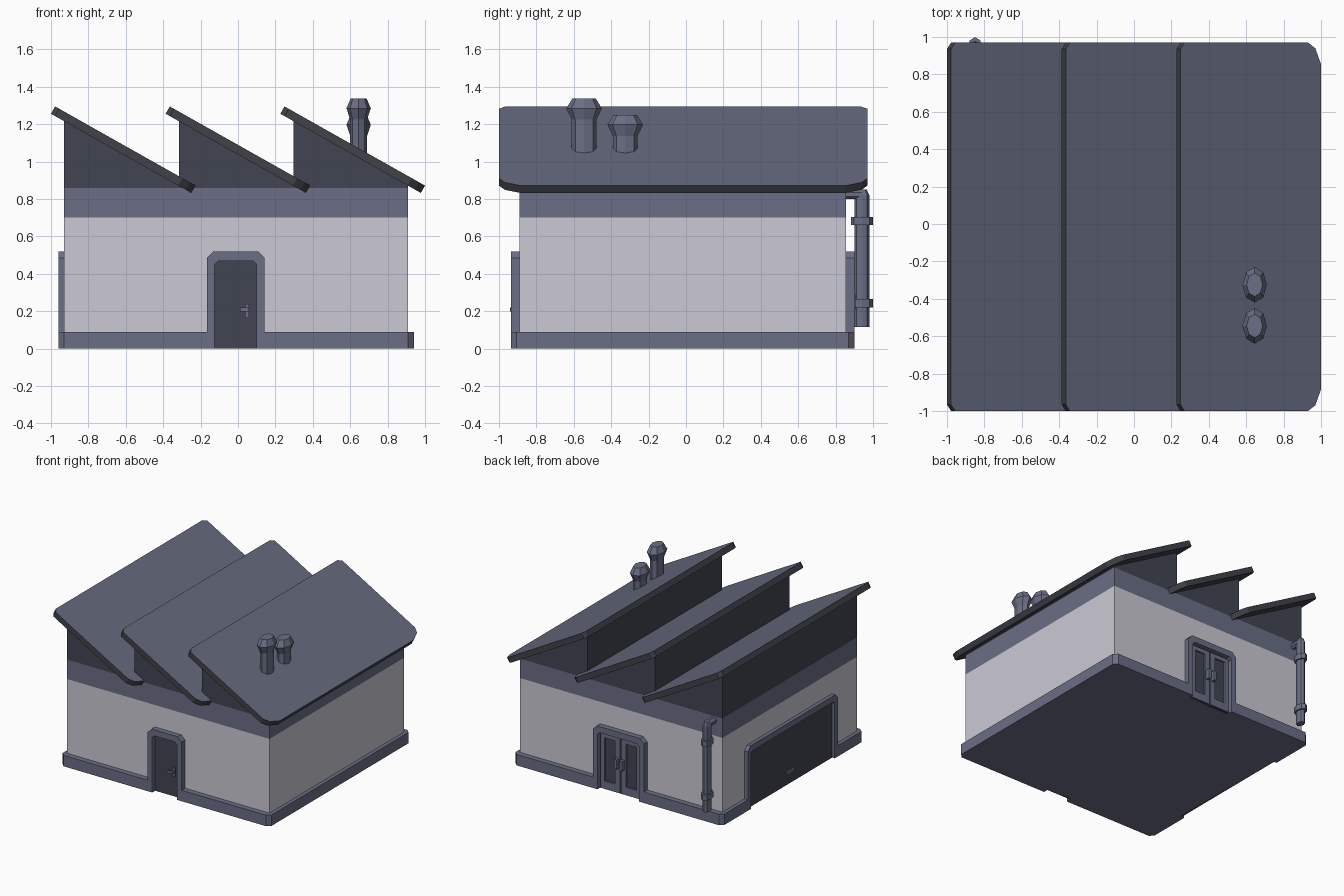
import bpy, bmesh, math

if "Cube" in bpy.data.objects:
    bpy.data.objects.remove(bpy.data.objects["Cube"])


def material(name, rgb):
    m = bpy.data.materials.new(name)
    m.diffuse_color = (*rgb, 1)
    m.use_nodes = True
    m.node_tree.nodes["Principled BSDF"].inputs["Base Color"].default_value = m.diffuse_color
    return m


LIGHT = material("light wall", (0.60, 0.59, 0.66))
BLUE = material("slate blue trim", (0.145, 0.158, 0.235))
ROOF = material("slate roof", (0.13, 0.143, 0.205))
DARK = material("dark slate", (0.052, 0.059, 0.086))
EDGE = material("dark roof edge", (0.05, 0.054, 0.068))


def finish(name, bm, mats):
    bmesh.ops.recalc_face_normals(bm, faces=bm.faces)
    me = bpy.data.meshes.new(name)
    bm.to_mesh(me)
    bm.free()
    for m in mats:
        me.materials.append(m)
    ob = bpy.data.objects.new(name, me)
    bpy.context.collection.objects.link(ob)
    return ob


AXES = {"x": lambda a, b, d: (d, a, b),
        "y": lambda a, b, d: (a, d, b),
        "z": lambda a, b, d: (a, b, d)}


def prism(name, pts, d0, d1, axis, *mats):
    """Extrude a 2D outline between two depths along an axis (or custom map)."""
    f = AXES.get(axis, axis)
    bm = bmesh.new()
    lo = [bm.verts.new(f(a, b, d0)) for a, b in pts]
    hi = [bm.verts.new(f(a, b, d1)) for a, b in pts]
    bm.faces.new(lo)
    top = bm.faces.new(hi)
    n = len(pts)
    for i in range(n):
        bm.faces.new((lo[i], lo[(i + 1) % n], hi[(i + 1) % n], hi[i]))
    if len(mats) > 1:  # second material on the far cap
        top.material_index = 1
    return finish(name, bm, mats)


def rect(a0, a1, b0, b1):
    return [(a0, b0), (a1, b0), (a1, b1), (a0, b1)]


def box(name, x, y, z, mat):
    return prism(name, rect(*x, *y), z[0], z[1], "z", mat)


def lathe(name, cx, cy, rx, ry, profile, mat, sides=8):
    """Elliptical turned part; profile is (radius factor, z)."""
    bm = bmesh.new()
    rings = []
    for r, z in profile:
        rings.append([bm.verts.new((cx + rx * r * math.cos(2 * math.pi * i / sides),
                                    cy + ry * r * math.sin(2 * math.pi * i / sides), z))
                      for i in range(sides)])
    for p, q in zip(rings, rings[1:]):
        for i in range(sides):
            j = (i + 1) % sides
            bm.faces.new((p[i], p[j], q[j], q[i]))
    bm.faces.new(rings[0])
    bm.faces.new(rings[-1])
    return finish(name, bm, [mat])


def door_frame(name, a0, a1, d0, d1, axis, w=0.042):
    """U-shaped surround with clipped corners; a0..a1 is the opening."""
    zb, zi, zo, c, k = 0.09, 0.47, 0.52, 0.035, 0.02
    pts = [(a0 - w, zb), (a0 - w, zo - c), (a0 - w + c, zo), (a1 + w - c, zo),
           (a1 + w, zo - c), (a1 + w, zb), (a1, zb), (a1, zi - k), (a1 - k, zi),
           (a0 + k, zi), (a0, zi - k), (a0, zb)]
    prism(name, pts, d0, d1, axis, BLUE)


# Building limits
X0, X1, Y0, Y1 = -0.93, 0.91, -0.89, 0.855
PX0, PX1, PY0, PY1 = -0.96, 0.94, -0.935, 0.90
FD, BD, GD = (-0.125, 0.10), (-0.205, 0.175), (-0.56, 0.525)  # openings

# Walls and upper band
box("walls", (X0, X1), (Y0, Y1), (0.01, 0.70), LIGHT)
box("upper_band", (X0, X1), (Y0, Y1), (0.70, 0.86), BLUE)

# Plinth outline with clipped corners and door notches
c = 0.03
plinth = [(PX0 + c, PY0), (FD[0], PY0), (FD[0], Y0), (FD[1], Y0), (FD[1], PY0),
          (PX1 - c, PY0), (PX1, PY0 + c), (PX1, PY1 - c), (PX1 - c, PY1),
          (BD[1], PY1), (BD[1], Y1), (BD[0], Y1), (BD[0], PY1),
          (PX0 + c, PY1), (PX0, PY1 - c),
          (PX0, GD[1]), (X0, GD[1]), (X0, GD[0]), (PX0, GD[0]), (PX0, PY0 + c)]
prism("plinth", plinth, 0, 0.09, "z", BLUE)

# Door surrounds
door_frame("front_door_frame", *FD, PY0, Y0, "y")
door_frame("back_door_frame", *BD, Y1, PY1, "y")
door_frame("garage_door_frame", *GD, PX0, X0, "x")

# Front door with lever handle
box("front_door", FD, (Y0 - 0.006, Y0 + 0.01), (0, 0.475), DARK)
box("front_handle_plate", (0.037, 0.06), (Y0 - 0.016, Y0), (0.165, 0.24), BLUE)
box("front_handle_stem", (0.042, 0.056), (Y0 - 0.045, Y0), (0.20, 0.22), BLUE)
box("front_handle_lever", (0.01, 0.06), (Y0 - 0.05, Y0 - 0.036), (0.20, 0.22), BLUE)

# Garage door with pull
box("garage_door", (X0 - 0.006, X0 + 0.01), GD, (0, 0.475), DARK)
box("garage_handle", (X0 - 0.018, X0), (-0.06, 0.04), (0.085, 0.11), BLUE)

# Glazed double back door
box("back_door_glass", BD, (Y1 - 0.01, Y1 + 0.006), (0, 0.475), DARK)
mid = sum(BD) / 2
for side, s in (("left", -1), ("right", 1)):
    def span(a, b):
        return tuple(sorted((mid + s * a, mid + s * b)))
    yd = (Y1, Y1 + 0.018)
    box(side + "_back_inner_stile", span(0.004, 0.05), yd, (0.005, 0.46), BLUE)
    box(side + "_back_outer_stile", span(0.145, 0.18), yd, (0.005, 0.46), BLUE)
    box(side + "_back_bottom_rail", span(0.05, 0.145), yd, (0.005, 0.07), BLUE)
    box(side + "_back_top_rail", span(0.05, 0.145), yd, (0.425, 0.46), BLUE)
    box(side + "_back_handle", span(0.012, 0.038), (Y1, Y1 + 0.05), (0.21, 0.29), BLUE)

# Sawtooth gables and sloping roof panels
PITCH, ANG, LEN, THICK = (X1 - X0) / 3, math.radians(29.4), 0.862, 0.045
half = [(0.0, 0.95), (0.025, 0.985), (LEN - 0.08, 0.985),
        (LEN - 0.035, 0.955), (LEN, 0.87)]
outline = [(u, -0.015 + v) for u, v in half] + [(u, -0.015 - v) for u, v in reversed(half)]
for i in range(3):
    gx = X0 + PITCH * i
    prism(f"gable_{i + 1}", [(gx, 0.86), (gx + PITCH, 0.86), (gx + PITCH, 0.872), (gx, 1.217)],
          Y0, Y1, "y", DARK)

    def slope(u, y, h, ox=-0.978 + PITCH * i):
        return (ox + u * math.cos(ANG) + h * math.sin(ANG), y,
                1.295 - u * math.sin(ANG) + h * math.cos(ANG))
    prism(f"roof_panel_{i + 1}", outline, -THICK, 0, slope, EDGE, ROOF)

# Chimneys
for i, (cy, top) in enumerate(((-0.545, 1.337), (-0.325, 1.25))):
    lathe(f"chimney_{i + 1}", 0.645, cy, 0.065, 0.095,
          [(0.7, 1.0), (0.7, top - 0.112), (1, top - 0.052), (0.66, top)], BLUE)

# Drainpipe with clamps and elbow into the wall
DX, DY = -0.85, 0.94
lathe("drainpipe", DX, DY, 0.028, 0.04, [(1, 0.115), (1, 0.82), (0.65, 0.852)], BLUE)
for i, z in enumerate((0.22, 0.66)):
    lathe(f"drainpipe_clamp_{i + 1}", DX, DY, 0.04, 0.059, [(1, z), (1, z + 0.045)], BLUE)
elbow = [(DX + 0.028 * math.cos(math.pi * (k + 0.5) / 4),
          0.825 + 0.027 * math.sin(math.pi * (k + 0.5) / 4)) for k in range(8)]
prism("drainpipe_elbow", elbow, Y1 - 0.01, DY, "y", BLUE)
